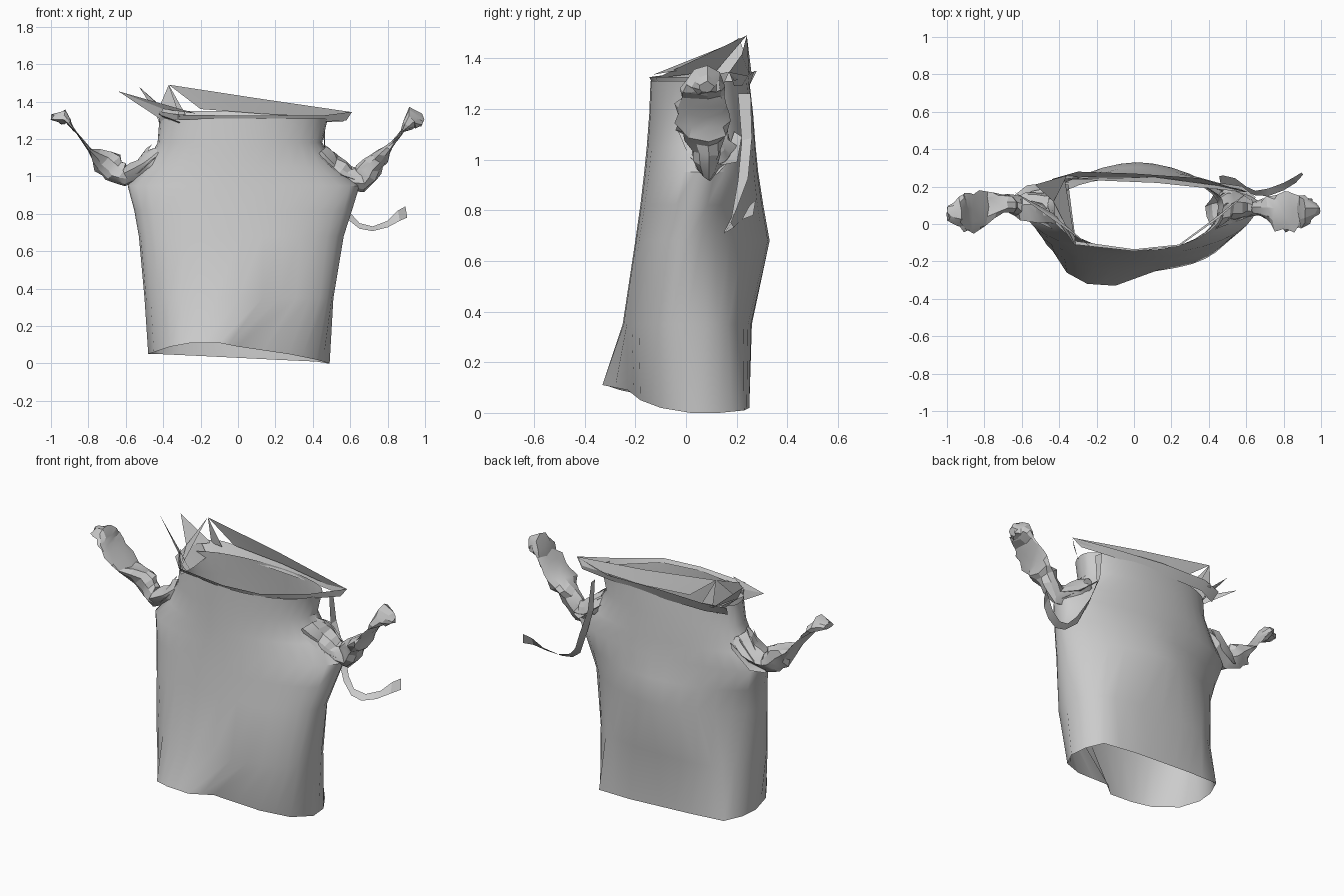
import bpy, math, random
from mathutils import Vector

random.seed(4)
N = 32


def make(name, verts, faces, angle=30):
    me = bpy.data.meshes.new(name)
    me.from_pydata([tuple(v) for v in verts], [], faces)
    me.validate()
    ob = bpy.data.objects.new(name, me)
    bpy.context.collection.objects.link(ob)
    bpy.ops.object.select_all(action='DESELECT')
    ob.select_set(True)
    bpy.context.view_layer.objects.active = ob
    bpy.ops.object.shade_smooth_by_angle(angle=math.radians(angle))
    return ob


def loft(name, rings, cap=False, angle=30):
    n = len(rings[0])
    verts = [v for r in rings for v in r]
    faces = [(i * n + j, i * n + (j + 1) % n, (i + 1) * n + (j + 1) % n, (i + 1) * n + j)
             for i in range(len(rings) - 1) for j in range(n)]
    if cap:
        faces.append(tuple(range(len(verts) - n, len(verts))))
    return make(name, verts, faces, angle)


def strip(name, a, b):
    n = len(a)
    return make(name, a + b, [(i, i + 1, n + i + 1, n + i) for i in range(n - 1)])


def spow(v, e):
    return math.copysign(abs(v) ** e, v)


# separate roundness for the front (ef) and back (eb) halves
def body_ring(z, xl, xr, yf, yb, ys, ef, eb):
    ring = []
    for k in range(N):
        t = math.pi + 2 * math.pi * k / N
        e = ef if k < N // 2 else eb
        c, s = spow(math.cos(t), e), spow(math.sin(t), e)
        x = (xl + xr) / 2 + (xr - xl) / 2 * c
        y = ys + s * ((ys - yf) if s < 0 else (yb - ys))
        ring.append((x, y, z))
    return ring


# body: open cloth tube with a wavy hem, widening at the armpits
hem = [(-.48, .02, .05), (-.45, -.12, .06), (-.36, -.26, .09), (-.25, -.32, .11),
       (-.10, -.33, .11), (0, -.23, .09), (.27, -.18, .05), (.42, -.10, .02),
       (.49, .02, 0), (.48, .13, 0), (.42, .23, .01), (.2, .25, .02),
       (0, .25, .03), (-.2, .25, .04), (-.42, .24, .05), (-.47, .13, .05)]
fine_hem = []
for a, b in zip(hem, hem[1:] + hem[:1]):
    fine_hem += [a, tuple((p + q) / 2 for p, q in zip(a, b))]
rings = [fine_hem,
         body_ring(.35, -.50, .51, -.25, .26, .0, .85, .75),
         body_ring(.68, -.53, .565, -.20, .33, .01, .95, 1.15),
         body_ring(.82, -.555, .61, -.18, .305, .045, 1.0, 1.15),
         body_ring(.95, -.59, .65, -.165, .285, .08, 1.05, 1.1),
         body_ring(1.05, -.50, .53, -.155, .275, .09, 1.05, 1.0),
         body_ring(1.18, -.43, .45, -.145, .265, .09, .95, .95),
         body_ring(1.31, -.42, .48, -.14, .25, .10, .95, .95)]
loft("shirt_body", rings, angle=42)


# sleeves: crumpled, flattened and twisted tubes; station = x, y, z, half depth, half thickness
def sleeve(name, stations):
    st = []
    for a, b in zip(stations, stations[1:]):
        st += [a, tuple((p + q) / 2 for p, q in zip(a, b))]
    st.append(stations[-1])
    out = []
    for i, (x, y, z, w, t) in enumerate(st):
        a, b = st[max(i - 1, 0)], st[min(i + 1, len(st) - 1)]
        d = Vector((b[0] - a[0], 0, b[2] - a[2])).normalized()
        nrm = Vector((-d.z, 0, d.x))
        ring = []
        for k in range(9):
            ang = 2 * math.pi * k / 9
            r = random.uniform(.72, 1.08)
            p = Vector((x, y, z)) + Vector((0, w * r * math.cos(ang), 0)) + nrm * (t * r * math.sin(ang))
            ring.append(p + d * random.uniform(-.012, .012))
        out.append(ring)
    loft(name, out, True, 20)


sleeve("left_sleeve", [(-.42, .08, 1.11, .09, .07), (-.50, .09, 1.05, .09, .06),
                       (-.60, .09, 1.00, .07, .05), (-.66, .11, 1.03, .05, .085),
                       (-.71, .11, 1.08, .05, .075), (-.79, .08, 1.14, .09, .012),
                       (-.86, .065, 1.23, .12, .004), (-.905, .06, 1.285, .11, .012),
                       (-.93, .065, 1.315, .08, .045), (-.99, .06, 1.315, .04, .02)])
sleeve("right_sleeve", [(.43, .08, 1.11, .10, .08), (.50, .10, 1.05, .10, .07),
                        (.58, .10, 1.00, .07, .06), (.66, .085, .98, .04, .07),
                        (.71, .08, 1.05, .07, .07), (.77, .07, 1.11, .11, .045),
                        (.83, .06, 1.18, .12, .012), (.885, .065, 1.25, .11, .010),
                        (.93, .07, 1.31, .08, .06), (.985, .08, 1.285, .03, .03)])

# armhole folds: pinched pleats running from the shoulder to the sleeve neck
for side, s, neck in (("left", -1, (-.63, .1, 1.0)), ("right", 1, (.64, .09, .97))):
    for k in range(5):
        y0 = -.03 + .055 * k
        top = Vector((s * (.46 - .015 * abs(k - 2)), y0, 1.17 - .03 * abs(k - 2)))
        end = Vector(neck) + Vector((0, (k - 2) * .02, random.uniform(-.03, .03)))
        mid = (top + end) / 2 + Vector((0, 0, -.03))
        off = Vector((s * .03, .03, -.02))
        strip(side + "_armhole_fold_%d" % k, [top, mid, end],
              [top + off, mid + off * 1.4, end + off * .4])

# collar: folded neck band with stiff upturned points
strip("front_neck_band",
      [(-.43, .05, 1.35), (-.32, -.11, 1.33), (0, -.145, 1.325), (.24, -.12, 1.325), (.45, .03, 1.325), (.61, .17, 1.345)],
      [(-.42, .06, 1.29), (-.32, -.09, 1.305), (0, -.135, 1.305), (.24, -.11, 1.30), (.43, .03, 1.29), (.58, .15, 1.30)])
strip("back_neck_band",
      [(.61, .17, 1.345), (.35, .245, 1.33), (0, .27, 1.35), (-.3, .28, 1.35), (-.44, .24, 1.34)],
      [(.56, .19, 1.29), (.35, .22, 1.29), (0, .25, 1.29), (-.3, .25, 1.29), (-.42, .20, 1.28)])
strip("back_collar_flap",
      [(-.37, .24, 1.49), (.12, .22, 1.415), (.60, .17, 1.345)],
      [(-.20, .25, 1.36), (.12, .25, 1.335), (.56, .19, 1.31)])
make("left_collar_points",
     [(-.37, .24, 1.49), (-.43, .12, 1.35), (-.31, -.12, 1.32), (-.53, .21, 1.48),
      (-.36, .26, 1.33), (-.64, .17, 1.455), (-.40, .02, 1.36), (-.22, -.13, 1.335),
      (-.28, .25, 1.33), (-.42, .05, 1.31)],
     [(0, 1, 2), (3, 1, 4), (5, 6, 7), (5, 6, 9), (0, 8, 4), (3, 6, 9)])
# inner shoulder facing seen through the neck opening
strip("left_shoulder_facing", [(-.42, -.0, 1.33), (-.43, .12, 1.35), (-.40, .22, 1.34)],
      [(-.31, -.10, 1.29), (-.33, .05, 1.27), (-.35, .21, 1.27)])

# loose strap hanging from the right shoulder, curling outward at the end
path = [(.46, .23, 1.26), (.47, .24, 1.08), (.53, .225, .92), (.59, .19, .79), (.65, .165, .735),
        (.72, .17, .72), (.80, .20, .745), (.86, .235, .79), (.90, .27, .81)]
wid = [Vector((-.01, .05, .0)), Vector((.01, .04, .01)), Vector((.02, .04, .01)), Vector((.02, .02, .03)),
       Vector((0, .025, .03)), Vector((0, .04, .025)), Vector((0, .04, .035)), Vector((-.01, .03, .055)),
       Vector((-.01, .01, .06))]
strip("shoulder_strap", [Vector(p) + w / 2 for p, w in zip(path, wid)],
      [Vector(p) - w / 2 for p, w in zip(path, wid)])
